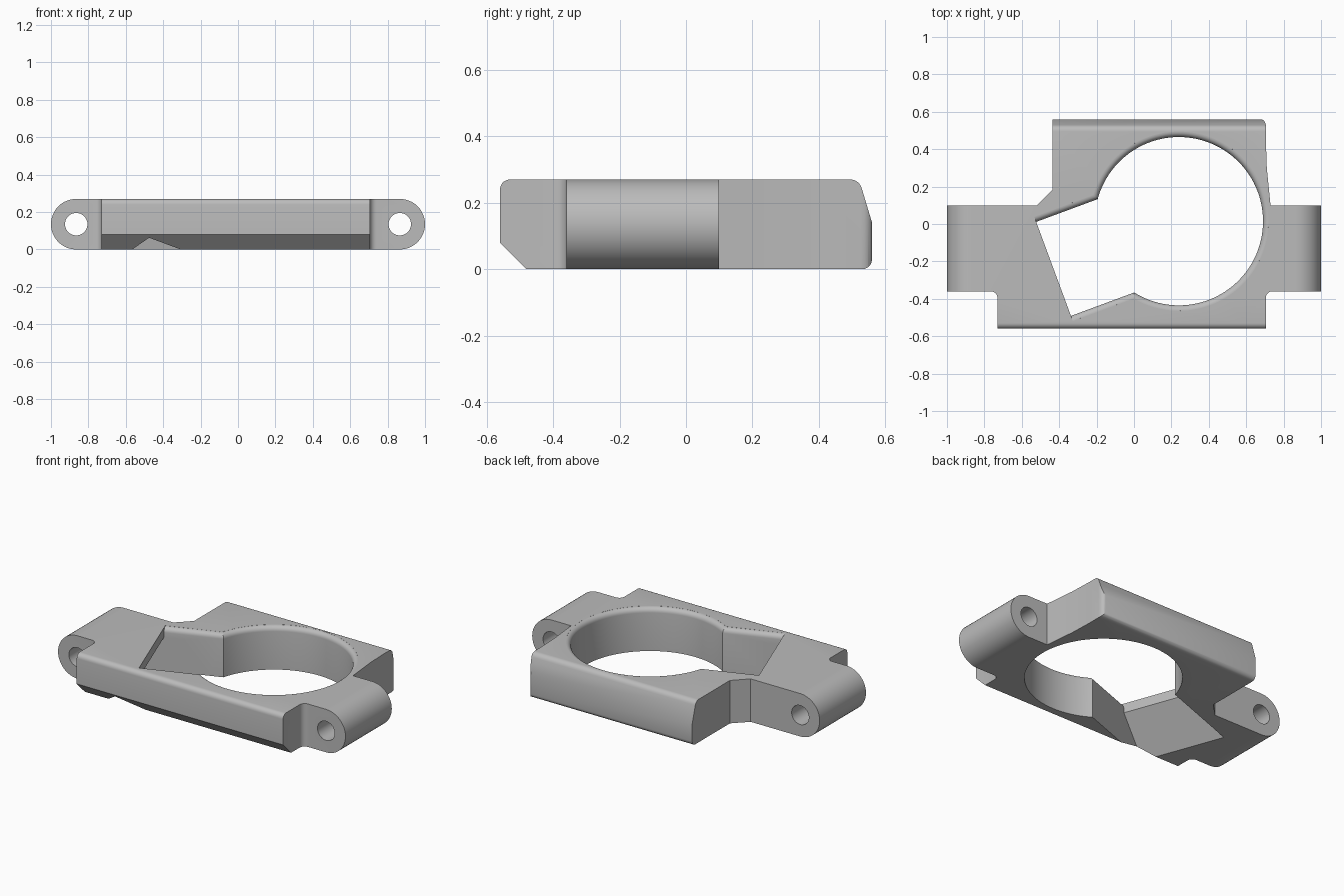
import bpy, bmesh, math
from mathutils import Vector, Matrix

if "Cube" in bpy.data.objects:
    bpy.data.objects.remove(bpy.data.objects["Cube"], do_unlink=True)

H = 0.27          # plate thickness
R = H / 2         # lug radius
LUG_X = 1 - R


def loft(name, sections):
    """Closed solid through matching rings of points."""
    bm = bmesh.new()
    rings = [[bm.verts.new(p) for p in s] for s in sections]
    n = len(rings[0])
    for a, b in zip(rings, rings[1:]):
        for i in range(n):
            bm.faces.new((a[i], a[(i + 1) % n], b[(i + 1) % n], b[i]))
    bm.faces.new(rings[0])
    bm.faces.new(rings[-1])
    bmesh.ops.recalc_face_normals(bm, faces=bm.faces)
    mesh = bpy.data.meshes.new(name)
    bm.to_mesh(mesh)
    bm.free()
    ob = bpy.data.objects.new(name, mesh)
    bpy.context.collection.objects.link(ob)
    return ob


def arc(cx, cy, r, start, end, steps):
    return [(cx + r * math.cos(math.radians(start + (end - start) * i / steps)),
             cy + r * math.sin(math.radians(start + (end - start) * i / steps)))
            for i in range(steps + 1)]


def combine(body, tool, operation):
    mod = body.modifiers.new(tool.name, 'BOOLEAN')
    mod.operation = operation
    mod.solver = 'EXACT'
    mod.object = tool
    bpy.context.view_layer.objects.active = body
    bpy.ops.object.modifier_apply(modifier=mod.name)
    bpy.data.objects.remove(tool, do_unlink=True)


# Side profile: chamfered front underside, sloping back, rounded edges
side = [(-0.56, 0.08), (-0.48, 0), *arc(0.53, 0.03, 0.03, -90, 0, 5), (0.56, 0.14),
        *arc(0.495, 0.235, 0.035, 15, 90, 5), *arc(-0.53, H - 0.03, 0.03, 90, 180, 5)]
clamp = loft("clamp_body", [[(x, y, z) for y, z in side] for x in (-1.1, 1.1)])

# Plan outline with filleted lug roots
plan = [(-0.73, -0.7), (0.705, -0.7), *arc(0.74, -0.395, 0.035, 180, 90, 5),
        (1.1, -0.36), (1.1, 0.1), (0.73, 0.1), (0.71, 0.3), (0.705, 0.45),
        *arc(0.67, 0.527, 0.035, 0, 90, 5), (0.67, 0.7), (-0.435, 0.7), (-0.435, 0.185),
        (-0.52, 0.1), (-1.1, 0.1), (-1.1, -0.36), *arc(-0.765, -0.395, 0.035, 90, 0, 5)]
combine(clamp, loft("plan_tool", [[(x, y, z) for x, y in plan] for z in (-0.1, 0.4)]), 'INTERSECT')

# Rounded lug ends
stadium = arc(LUG_X, R, R, -90, 90, 24) + arc(-LUG_X, R, R, 90, 270, 24)
combine(clamp, loft("lug_tool", [[(x, y, z) for x, z in stadium] for y in (-0.8, 0.8)]), 'INTERSECT')

# Flare that rounds the upper rim of the openings: (height, outward offset)
F = 0.03
flare = [(-0.1, 0)] + [(H - F + F * math.sin(t), F - F * math.cos(t))
                       for t in (math.pi / 2 * i / 6 for i in range(6))]
flare += [(H - 0.0005, F - 0.001), (H + 0.05, F)]

# Round bore
bore = [[(x, y, z) for x, y in arc(0.24, 0.015, 0.45 + o, 0, 357, 119)] for z, o in flare]
combine(clamp, loft("bore_tool", bore), 'DIFFERENCE')

# Angled rectangular slot running into the bore
place = Matrix.Translation((-0.43, -0.24, 0)) @ Matrix.Rotation(math.radians(20.3), 4, 'Z')
W = 0.268
slot = [[place @ Vector((u, v, z)) for u, v in
         ((0, -W - o), (0.55, -W - o), (0.55, W + o), (0, W + o))] for z, o in flare]
combine(clamp, loft("slot_tool", slot), 'DIFFERENCE')

# Sloping undercut at the closed end of the slot
wedge = [(0.1, 0.21), (0, 0.21), (-0.23, -0.02), (0.1, -0.02)]
under = [[place @ Vector((u, v, z)) for u, z in wedge] for v in (-W, W)]
combine(clamp, loft("undercut_tool", under), 'DIFFERENCE')

# Pin holes through the lugs
for sx in (-1, 1):
    ring = arc(sx * LUG_X, R, 0.06, 0, 350, 35)
    combine(clamp, loft("pin_tool", [[(x, y, z) for x, z in ring] for y in (-0.5, 0.3)]), 'DIFFERENCE')

# Plain grey finish
mat = bpy.data.materials.new("plain_grey")
mat.use_nodes = True
colour = (0.5, 0.5, 0.5, 1)
mat.diffuse_color = colour
bsdf = next(n for n in mat.node_tree.nodes if n.type == 'BSDF_PRINCIPLED')
bsdf.inputs["Base Color"].default_value = colour
clamp.data.materials.clear()
clamp.data.materials.append(mat)
for p in clamp.data.polygons:
    p.material_index = 0

bpy.ops.object.select_all(action='DESELECT')
clamp.select_set(True)
bpy.context.view_layer.objects.active = clamp
bpy.ops.object.shade_smooth_by_angle(angle=math.radians(30))
